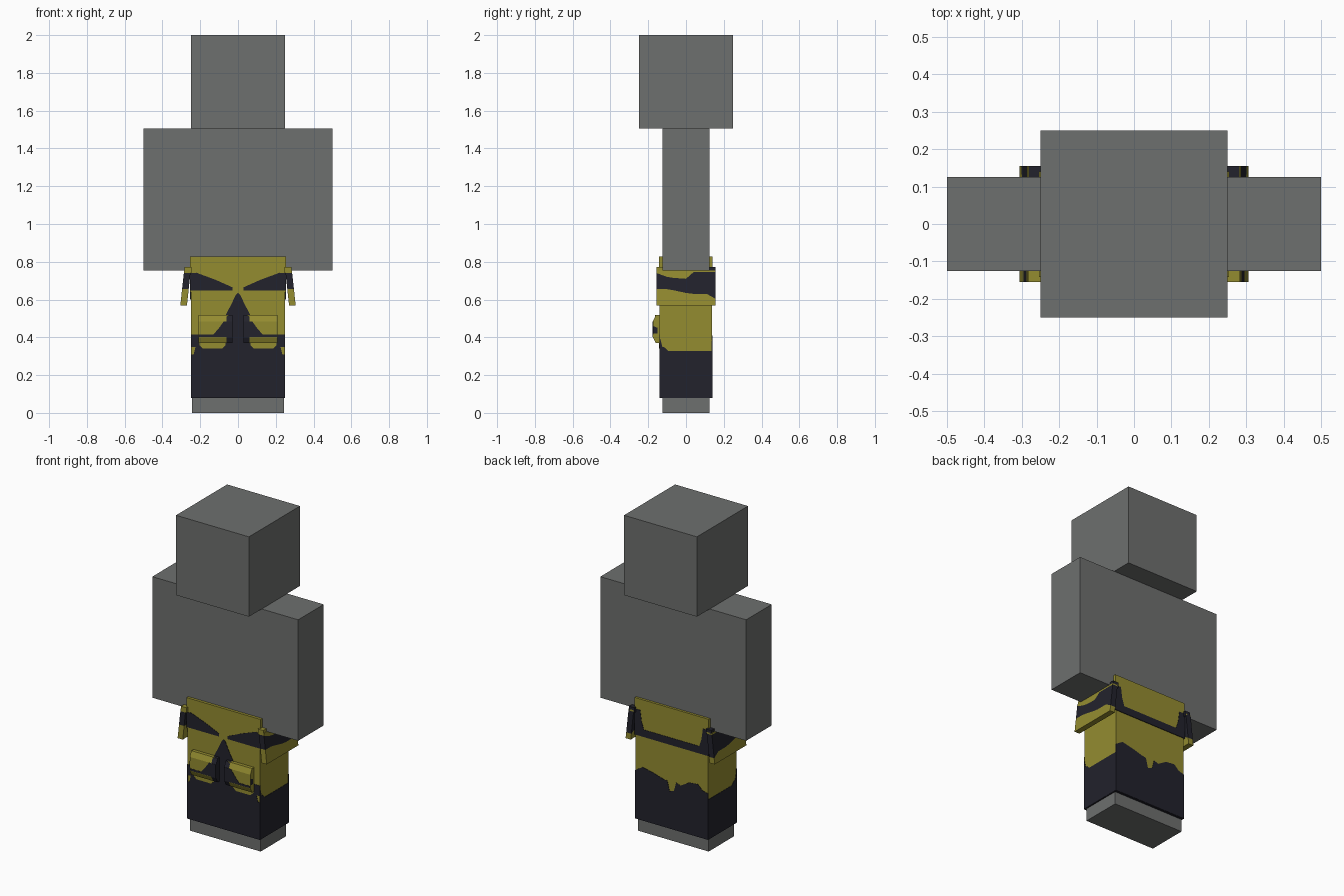
import bpy, bmesh

if "Cube" in bpy.data.objects:
    bpy.data.objects.remove(bpy.data.objects["Cube"])


def material(name, rgb):
    m = bpy.data.materials.new(name)
    m.diffuse_color = (*rgb, 1)
    m.use_nodes = True
    m.node_tree.nodes["Principled BSDF"].inputs["Base Color"].default_value = m.diffuse_color
    return m


GREY = material("body grey", (0.155, 0.16, 0.157))
YELLOW = material("mustard yellow", (0.296, 0.262, 0.030))
DARK = material("navy black", (0.016, 0.016, 0.025))


def finish(name, bm, mats):
    bmesh.ops.recalc_face_normals(bm, faces=bm.faces)
    me = bpy.data.meshes.new(name)
    bm.to_mesh(me)
    bm.free()
    for m in mats:
        me.materials.append(m)
    ob = bpy.data.objects.new(name, me)
    bpy.context.collection.objects.link(ob)
    return ob


def box(name, lo, hi, mat):
    bm = bmesh.new()
    bmesh.ops.create_cube(bm, size=1)
    for v in bm.verts:
        for i in range(3):
            v.co[i] = lo[i] if v.co[i] < 0 else hi[i]
    return finish(name, bm, [mat])


def prism(name, outline, axis, a, b, mat):
    """Extrude a 2D outline along an axis from a to b."""
    def place(p, d):
        return (d, p[0], p[1]) if axis == 'X' else (p[0], d, p[1])
    bm = bmesh.new()
    r0 = [bm.verts.new(place(p, a)) for p in outline]
    r1 = [bm.verts.new(place(p, b)) for p in outline]
    bm.faces.new(r0)
    bm.faces.new(r1)
    n = len(outline)
    for i in range(n):
        j = (i + 1) % n
        bm.faces.new((r0[i], r0[j], r1[j], r1[i]))
    return finish(name, bm, [mat])


def flip(points):
    return [(-x, z) for x, z in points]


# Blocky body
box("head", (-.25, -.25, 1.505), (.25, .25, 2), GREY)
box("torso_and_arms", (-.5, -.125, .755), (.5, .125, 1.505), GREY)
box("legs", (-.243, -.125, 0), (.243, .125, .76), GREY)

# Trousers: upper cloth and waistband in one shell
FRONT, BACK, SIDE = -.139, .138, .248
box("trousers", (-SIDE, FRONT, .08), (SIDE, BACK, .78), YELLOW)
box("waistband", (-.254, -.142, .64), (.254, .14, .828), YELLOW)

# Dark lower legs, with a different edge on each side
E = .002
front_edge = [(-.25, .08), (.25, .08), (.25, .31), (.235, .31), (.225, .35), (.25, .35),
              (.25, .415), (.13, .415), (.10, .45), (.07, .51), (.035, .575), (.012, .625),
              (0, .635), (-.012, .625), (-.035, .575), (-.07, .51), (-.10, .45),
              (-.13, .415), (-.25, .415), (-.25, .35), (-.225, .35), (-.235, .31), (-.25, .31)]
prism("front_dark_legs", front_edge, 'Y', FRONT - E, FRONT + E, DARK)
back_edge = [(-.25, .08), (.25, .08), (.25, .38), (.20, .41), (.13, .395), (.06, .375),
             (.03, .37), (.015, .31), (-.015, .32), (-.03, .375), (-.06, .365),
             (-.12, .40), (-.18, .405), (-.21, .375), (-.25, .365)]
prism("back_dark_legs", back_edge, 'Y', BACK - E, BACK + E, DARK)
side_edge = [(FRONT - E, .08), (BACK + E, .08), (BACK + E, .328), (-.095, .328),
             (-.11, .345), (-.125, .35), (FRONT - E, .41)]
for s, side in ((1, "right"), (-1, "left")):
    prism(side + "_dark_legs", side_edge, 'X', s * (SIDE - E), s * (SIDE + E), DARK)
box("trouser_hem", (-SIDE, FRONT, .078), (SIDE, BACK, .08), DARK)

# Dark sweeps on the front of the waistband, and back belt stripe with corners
sweep = [(.03, .647), (.254, .647), (.254, .74), (.22, .742), (.12, .705), (.03, .665)]
for side, pts in (("right", sweep), ("left", flip(sweep))):
    prism(side + "_front_sweep", pts, 'Y', -.144, -.138, DARK)
belt = [(-.254, .60), (.254, .60), (.254, .76), (.215, .76), (.205, .69), (.19, .645),
        (-.19, .645), (-.205, .69), (-.215, .76), (-.254, .76)]
prism("back_belt_stripe", belt, 'Y', .137, .142, DARK)


def flap(name, s):
    """Slanted hip flap, with a dark band whose heights vary along the depth."""
    stations = [(-.155, .655, .74), (-.10, .655, .72), (-.07, .65, .715), (0, .635, .71),
                (.04, .63, .745), (.11, .63, .745), (.155, .605, .745)]
    bm = bmesh.new()
    rings = []
    for y, low, high in stations:
        ring = []
        for z in (.568, low, high, .755):
            slant = (.755 - z) * .11
            ring.append((bm.verts.new((s * (.25 + slant), y, z)),
                         bm.verts.new((s * (.285 + slant), y, z))))
        rings.append(ring)
    for r, q in zip(rings, rings[1:]):
        for k in range(3):
            for c in (0, 1):
                f = bm.faces.new((r[k][c], r[k + 1][c], q[k + 1][c], q[k][c]))
                f.material_index = int(k == 1)
        for k in (0, 3):
            bm.faces.new((r[k][0], r[k][1], q[k][1], q[k][0]))
    for r in (rings[0], rings[-1]):
        for k in range(3):
            f = bm.faces.new((r[k][0], r[k][1], r[k + 1][1], r[k + 1][0]))
            f.material_index = int(k == 1)
    finish(name, bm, [YELLOW, DARK])


pocket_profile = [(-.138, .37), (-.16, .37), (-.175, .40), (-.175, .485), (-.16, .518), (-.138, .518)]
pocket_dark = [(.03, .402), (.207, .402), (.207, .415), (.13, .415), (.10, .45), (.075, .485), (.03, .485)]
pocket_glow = [(.085, .34), (.185, .34), (.205, .36), (.205, .40), (.065, .40), (.065, .36)]
for s, side in ((1, "right"), (-1, "left")):
    # Hip flaps with a raised cap along the top
    flap(side + "_hip_flap", s)
    for part, y0, y1, mat in (("front", -.155, .12, YELLOW), ("back", .12, .155, DARK)):
        xs = sorted((s * .245, s * .282))
        box(f"{side}_flap_cap_{part}", (xs[0], y0, .74), (xs[1], y1, .772), mat)
    # Thigh pockets: dark inner strip, yellow outer part, painted wedge
    prism(side + "_pocket_inner", pocket_profile, 'X', s * .028, s * .06, DARK)
    prism(side + "_pocket", pocket_profile, 'X', s * .06, s * .208, YELLOW)
    def mir(p): return p if s > 0 else flip(p)
    prism(side + "_pocket_wedge", mir(pocket_dark), 'Y', -.1765, -.173, DARK)
    prism(side + "_pocket_patch", mir(pocket_glow), 'Y', -.143, -.139, YELLOW)
    prism(side + "_pocket_edge_mark", [(-.175, .42), (-.15, .42), (-.15, .45), (-.175, .46)],
          'X', s * .207, s * .2095, DARK)
    # Yellow upper corner of the dark inner strip
    prism(side + "_pocket_top", mir([(.045, .518), (.062, .518), (.062, .51)]),
          'Y', -.163, -.158, YELLOW)
